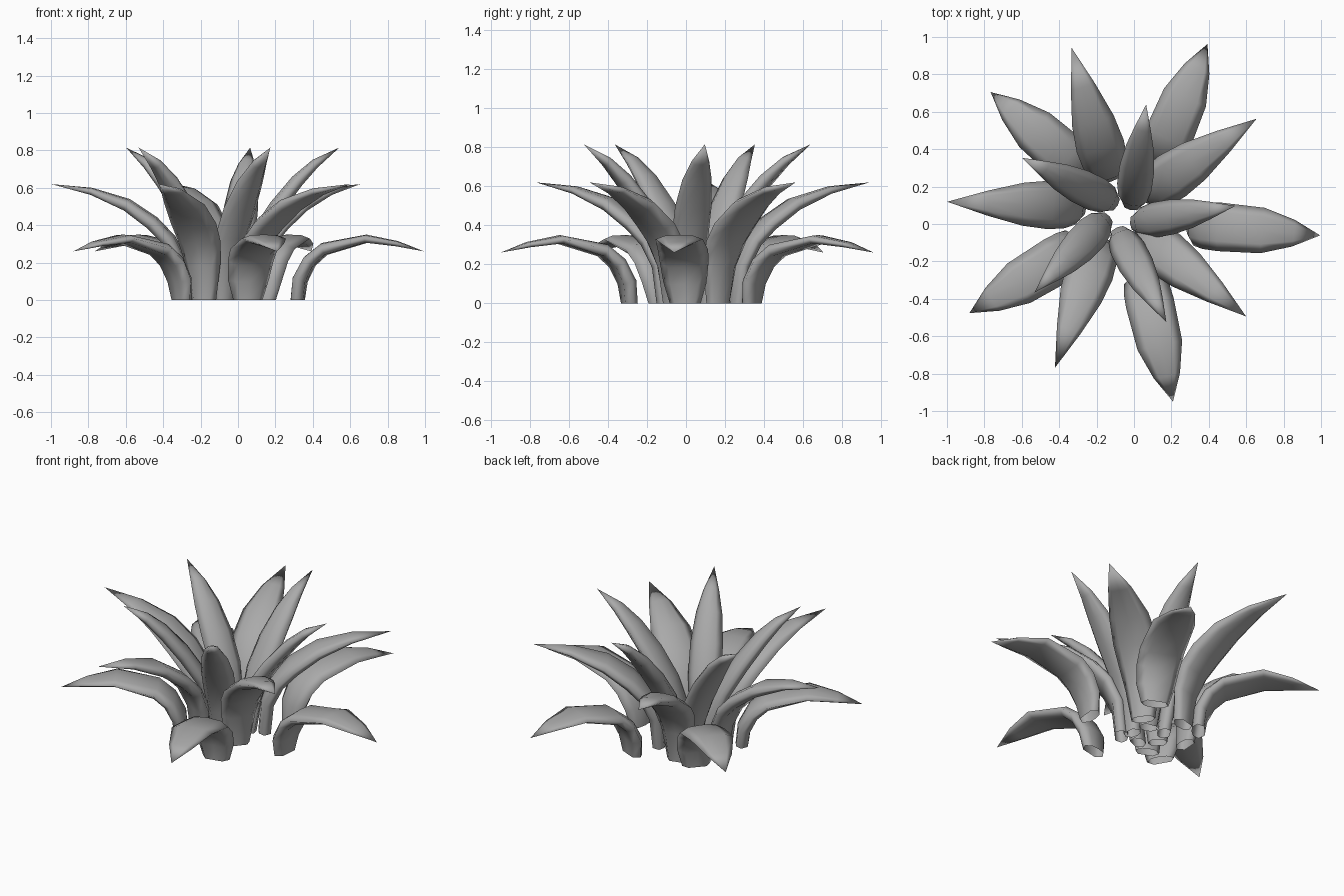
import bpy, bmesh
from math import radians
from mathutils import Vector, Matrix

cube = bpy.data.objects.get("Cube")
if cube:
    bpy.data.objects.remove(cube, do_unlink=True)

mat = bpy.data.materials.new("leaf grey")
mat.use_nodes = True
GREY = (0.4, 0.4, 0.4, 1)
mat.diffuse_color = GREY
mat.node_tree.nodes["Principled BSDF"].inputs["Base Color"].default_value = GREY

# Blade cross-section: (share of half width, share of thickness below the top)
SECTION = [(1, -0.48), (0.6, -0.08), (0, 0), (-0.6, -0.08),
           (-1, -0.48), (-0.65, -0.96), (0, -0.96), (0.65, -0.96)]


def make_leaf(name, stations, centre, side, angle):
    """Loft the section along stations of (radius, height, half width, thickness)."""
    bm = bmesh.new()
    reach = stations[-1][0]
    # The root sits off the radial line by side, and the tip returns to it
    spine = [Vector((r, side * (1 - r / reach), z)) for r, z, _, _ in stations]
    rings = []
    for i, (_, _, half, thick) in enumerate(stations[:-1]):
        along = spine[i + 1] - spine[i - 1] if i else Vector((0, 0, 1))
        up = Vector((-along.z, 0, along.x)).normalized()
        rings.append([bm.verts.new(spine[i] + Vector((0, half * a, 0)) + up * thick * b)
                      for a, b in SECTION])
    tip = bm.verts.new(spine[-1])
    count = len(SECTION)
    for k in range(count):
        n = (k + 1) % count
        for low, high in zip(rings, rings[1:]):
            bm.faces.new((low[k], low[n], high[n], high[k]))
        bm.faces.new((rings[-1][k], rings[-1][n], tip))
    bmesh.ops.recalc_face_normals(bm, faces=bm.faces)
    bm.transform(Matrix.Translation((*centre, 0)) @ Matrix.Rotation(radians(angle), 4, "Z"))
    mesh = bpy.data.meshes.new(name)
    bm.to_mesh(mesh)
    bm.free()
    mesh.materials.append(mat)
    leaf = bpy.data.objects.new(name, mesh)
    bpy.context.collection.objects.link(leaf)
    leaf.select_set(True)
    bpy.context.view_layer.objects.active = leaf


# Each ring: name, centre, sideways root offset, first angle, leaf stations
RINGS = [
    ("inner_leaf", (-0.07, 0.04), -0.045, 5.3,
     [(0.045, 0, 0.055, 0.075), (0.07, 0.2, 0.078, 0.08), (0.135, 0.36, 0.094, 0.08),
      (0.24, 0.52, 0.094, 0.08), (0.36, 0.66, 0.075, 0.07), (0.47, 0.75, 0.045, 0.05),
      (0.614, 0.815, 0, 0)]),
    ("middle_leaf", (-0.10, 0.072), -0.018, 33,
     [(0.155, 0, 0.07, 0.075), (0.17, 0.2, 0.1, 0.08), (0.235, 0.34, 0.122, 0.08),
      (0.33, 0.44, 0.13, 0.08), (0.48, 0.54, 0.115, 0.07), (0.68, 0.6, 0.067, 0.04),
      (0.9, 0.62, 0, 0)]),
    ("outer_leaf", (-0.01, 0.036), -0.012, -5.5,
     [(0.293, 0, 0.08, 0.075), (0.305, 0.12, 0.112, 0.08), (0.365, 0.23, 0.125, 0.075),
      (0.46, 0.305, 0.13, 0.07), (0.7, 0.35, 0.122, 0.045), (0.87, 0.315, 0.072, 0.03),
      (1.01, 0.26, 0, 0)]),
]

bpy.ops.object.select_all(action="DESELECT")
for name, centre, side, start, stations in RINGS:
    for i in range(5):
        make_leaf(f"{name}_{i + 1}", stations, centre, side, start + 72 * i)
bpy.ops.object.shade_smooth()
